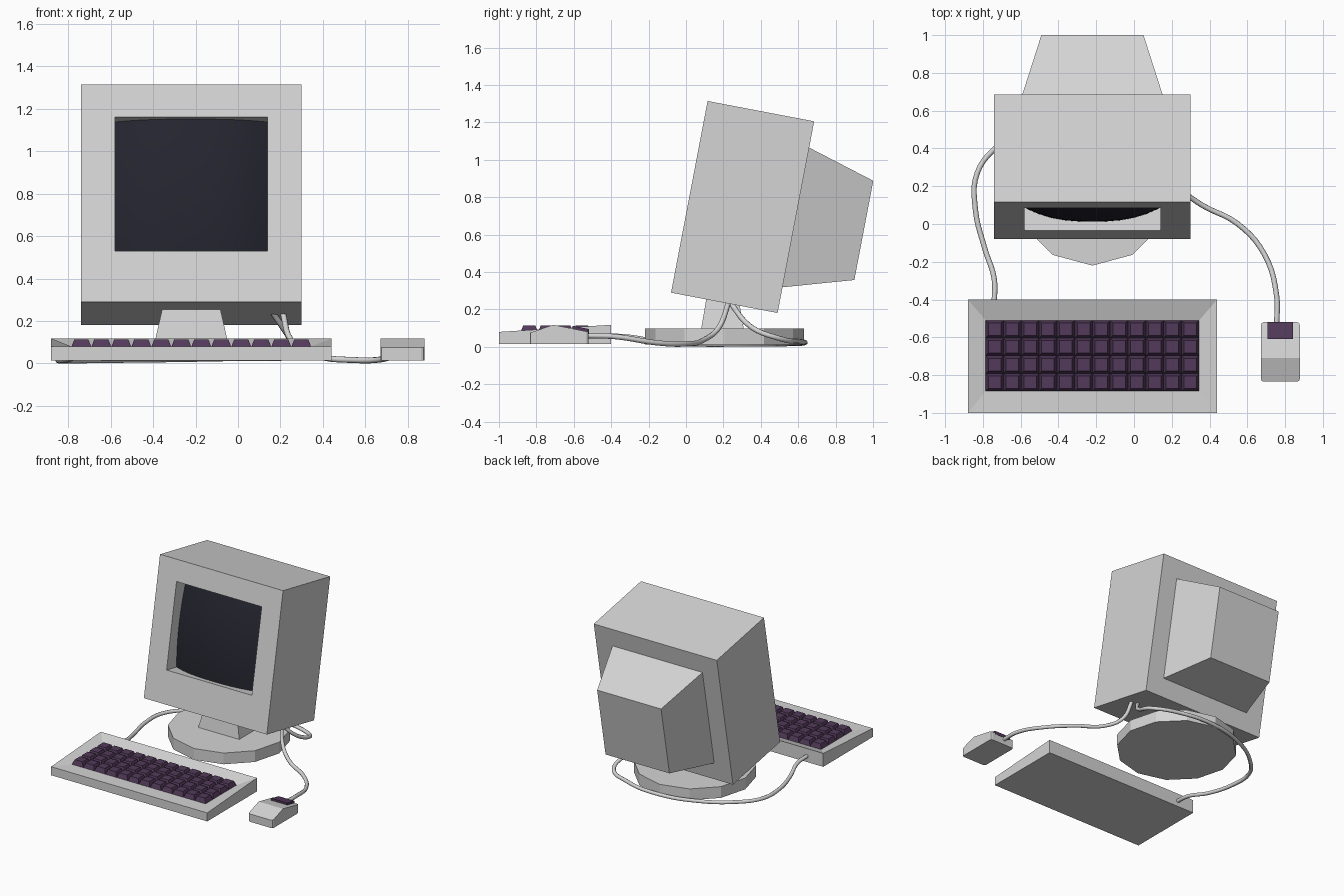
import bpy, bmesh, math

if "Cube" in bpy.data.objects:
    bpy.data.objects.remove(bpy.data.objects["Cube"])


def material(name, rgb):
    m = bpy.data.materials.new(name)
    m.diffuse_color = (*rgb, 1)
    m.use_nodes = True
    m.node_tree.nodes["Principled BSDF"].inputs["Base Color"].default_value = m.diffuse_color
    return m


GREY = material("light_grey_plastic", (0.66, 0.66, 0.66))
PURPLE = material("dark_purple_keys", (0.085, 0.042, 0.102))
GLASS = material("dark_blue_glass", (0.018, 0.018, 0.029))


def finish(name, bm, mat, smooth=False):
    bmesh.ops.recalc_face_normals(bm, faces=bm.faces)
    mesh = bpy.data.meshes.new(name)
    bm.to_mesh(mesh)
    bm.free()
    mesh.materials.append(mat)
    for p in mesh.polygons:
        p.use_smooth = smooth
    ob = bpy.data.objects.new(name, mesh)
    bpy.context.collection.objects.link(ob)
    return ob


def add_loft(bm, rings):
    """Join rings of equal point count with quads and cap both ends."""
    vs = [[bm.verts.new(p) for p in r] for r in rings]
    n = len(rings[0])
    for a, b in zip(vs, vs[1:]):
        for i in range(n):
            j = (i + 1) % n
            bm.faces.new((a[i], a[j], b[j], b[i]))
    bm.faces.new(vs[0][::-1])
    bm.faces.new(vs[-1])
    return bm


def rect(x0, x1, y0, y1, z_front, z_back=None):
    zb = z_front if z_back is None else z_back
    return [(x0, y0, z_front), (x1, y0, z_front), (x1, y1, zb), (x0, y1, zb)]


# Monitor: tilted frame with v up the front face and w into the case
def tilt(x, v, w):
    c, s = math.cos(math.radians(10.8)), math.sin(math.radians(10.8))
    return (x, -0.08 + s * v + c * w, 0.29 + c * v - s * w)


def panel(x0, x1, v0, v1, w):
    return [tilt(x, v, w) for x, v in ((x0, v0), (x1, v0), (x1, v1), (x0, v1))]


finish("monitor_case", add_loft(bmesh.new(), [
    panel(-0.58, 0.14, 0.244, 0.886, 0.14),   # back of screen opening
    panel(-0.58, 0.14, 0.244, 0.886, 0),      # opening edge
    panel(-0.74, 0.30, 0, 1.043, 0),          # front edge
    panel(-0.74, 0.30, 0, 1.043, 0.58),       # back edge
    panel(-0.60, 0.16, 0.14, 0.90, 0.58),     # rear housing
    panel(-0.49, 0.05, 0.25, 0.79, 0.95)]), GREY)

# Bulging screen
bm = bmesh.new()
N = 10
grid = []
for i in range(N + 1):
    a = 2 * i / N - 1
    grid.append([])
    for j in range(N + 1):
        b = 2 * j / N - 1
        w = 0.018 + 0.075 * abs(a) ** 2.6 + 0.03 * b * b
        grid[i].append(bm.verts.new(tilt(-0.22 + 0.36 * a, 0.565 + 0.321 * b, w)))
for i in range(N):
    for j in range(N):
        bm.faces.new((grid[i][j], grid[i + 1][j], grid[i + 1][j + 1], grid[i][j + 1]))
screen = finish("screen", bm, GLASS, True)
if screen.data.polygons[0].normal.y > 0:
    screen.data.flip_normals()


# Stand: twelve-sided foot and tapered neck
def ring(z):
    return [(-0.22 + 0.425 * math.sin(k * math.pi / 6),
             0.205 - 0.425 * math.cos(k * math.pi / 6), z) for k in range(12)]


finish("stand_foot", add_loft(bmesh.new(), [ring(0.012), ring(0.098)]), GREY)
finish("stand_neck", add_loft(bmesh.new(), [
    rect(-0.395, -0.045, 0.08, 0.31, 0.09),
    rect(-0.355, -0.085, 0.11, 0.28, 0.265)]), GREY)

# Keyboard body with sunken key well
finish("keyboard_body", add_loft(bmesh.new(), [
    rect(-0.88, 0.44, -1.0, -0.4, 0.015),
    rect(-0.88, 0.44, -1.0, -0.4, 0.08, 0.118),
    rect(-0.785, 0.345, -0.885, -0.51, 0.08),
    rect(-0.785, 0.345, -0.885, -0.51, 0.07)]), GREY)

# Keys: 12 x 4 tapered caps
bm = bmesh.new()
px, py = 1.13 / 12, 0.375 / 4
for c in range(12):
    for r in range(4):
        x, y = -0.785 + c * px, -0.885 + r * py
        add_loft(bm, [rect(x, x + px, y, y + py, 0.072),
                      rect(x + 0.001, x + px - 0.001, y + 0.001, y + py - 0.001, 0.08),
                      rect(x + 0.014, x + px - 0.014, y + 0.014, y + py - 0.014, 0.114)])
finish("keys", bm, PURPLE)


# Mouse: side profile extruded, upright corners clipped
def extrude_x(profile, x0, x1):
    return add_loft(bmesh.new(), [[(x, y, z) for y, z in profile] for x in (x0, x1)])


bm = extrude_x([(-0.835, 0.015), (-0.52, 0.015), (-0.52, 0.08),
                (-0.71, 0.118), (-0.835, 0.075)], 0.672, 0.878)
upright = [e for e in bm.edges
           if all(abs(e.verts[0].co[k] - e.verts[1].co[k]) < 1e-5 for k in (0, 1))]
bmesh.ops.bevel(bm, geom=upright, offset=0.015, segments=2, affect='EDGES', profile=0.5)
finish("mouse_body", bm, GREY)
finish("mouse_button", extrude_x([(-0.608, 0.08), (-0.518, 0.07), (-0.518, 0.095),
                                  (-0.608, 0.113)], 0.706, 0.842), PURPLE)


# Cables: smooth curves with round section
def cable(name, points):
    cu = bpy.data.curves.new(name, 'CURVE')
    cu.dimensions = '3D'
    cu.bevel_depth = 0.014
    cu.bevel_resolution = 2
    cu.resolution_u = 5
    cu.use_fill_caps = True
    sp = cu.splines.new('BEZIER')
    sp.bezier_points.add(len(points) - 1)
    for bp, p in zip(sp.bezier_points, points):
        bp.co = p
        bp.handle_left_type = bp.handle_right_type = 'AUTO'
    cu.materials.append(GREY)
    ob = bpy.data.objects.new(name, cu)
    bpy.context.collection.objects.link(ob)


cable("mouse_cable", [
    (0.755, -0.54, 0.06), (0.755, -0.38, 0.055), (0.69, -0.16, 0.022),
    (0.55, 0.0, 0.016), (0.36, 0.10, 0.04), (0.25, 0.18, 0.11), (0.21, 0.23, 0.245)])
cable("keyboard_cable", [
    (-0.74, -0.42, 0.06), (-0.74, -0.29, 0.05), (-0.79, -0.13, 0.022),
    (-0.84, 0.08, 0.015), (-0.83, 0.27, 0.015), (-0.72, 0.415, 0.015),
    (-0.50, 0.56, 0.018), (-0.20, 0.635, 0.022), (0.08, 0.60, 0.03),
    (0.26, 0.50, 0.045), (0.25, 0.35, 0.105), (0.16, 0.23, 0.245)])
